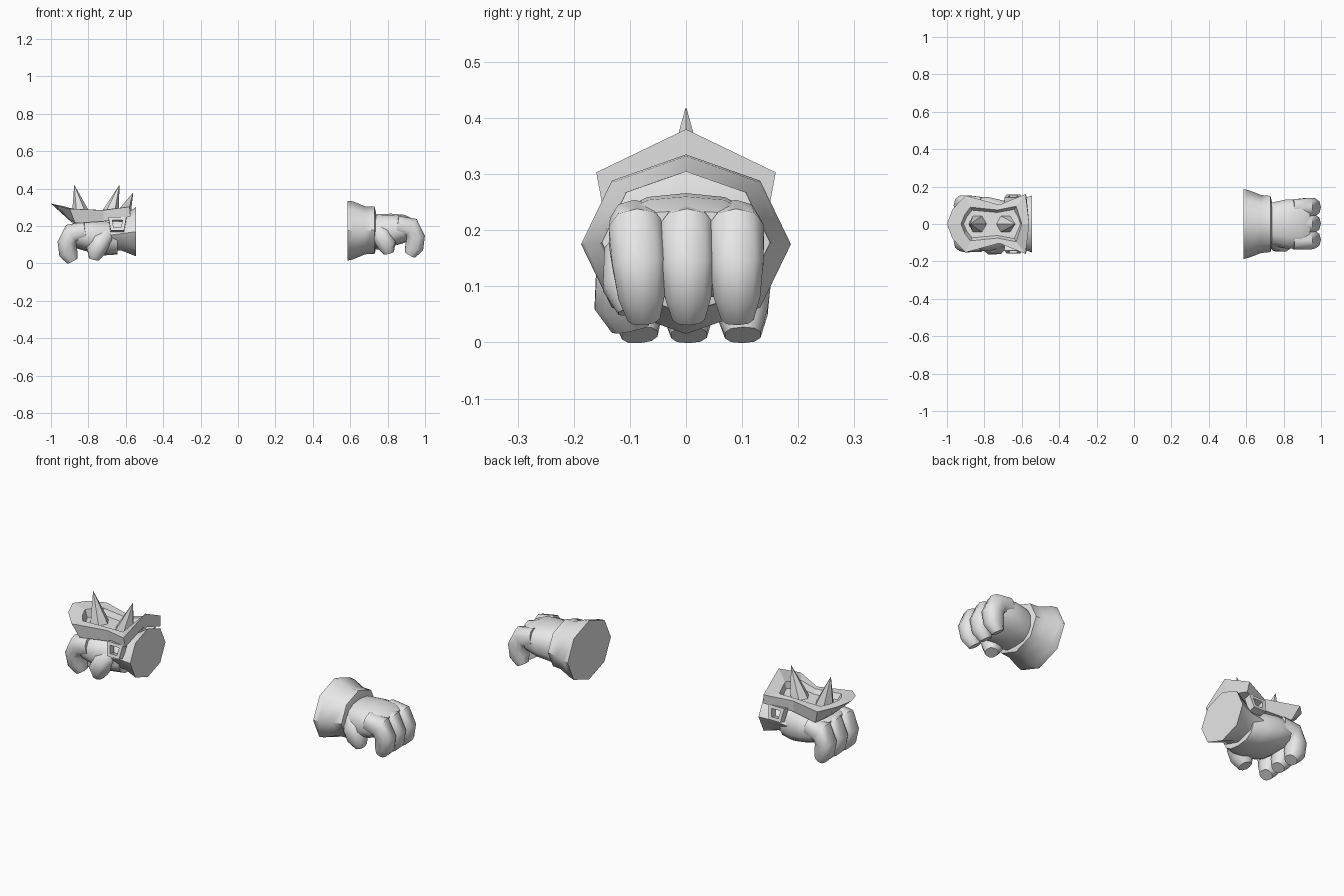
import bpy, bmesh, math
from mathutils import Vector

if "Cube" in bpy.data.objects:
    bpy.data.objects.remove(bpy.data.objects["Cube"], do_unlink=True)

grey = bpy.data.materials.new("plain_grey")
grey.use_nodes = True
grey.diffuse_color = (0.8, 0.8, 0.8, 1)
grey.node_tree.nodes["Principled BSDF"].inputs["Base Color"].default_value = (0.8, 0.8, 0.8, 1)


def loft(name, rings, smooth=True, closed=False, place=None):
    """Skin a list of equal rings; cap the ends unless the rings form a loop."""
    bm = bmesh.new()
    rows = [[bm.verts.new(place(Vector(p)) if place else p) for p in r] for r in rings]
    pairs = list(zip(rows, rows[1:]))
    if closed:
        pairs.append((rows[-1], rows[0]))
    else:
        bm.faces.new(rows[0])
        bm.faces.new(rows[-1])
    for a, b in pairs:
        for i in range(len(a)):
            j = (i + 1) % len(a)
            bm.faces.new((a[i], a[j], b[j], b[i]))
    bmesh.ops.recalc_face_normals(bm, faces=bm.faces)
    mesh = bpy.data.meshes.new(name)
    bm.to_mesh(mesh)
    bm.free()
    mesh.materials.append(grey)
    obj = bpy.data.objects.new(name, mesh)
    bpy.context.collection.objects.link(obj)
    if smooth:
        bpy.ops.object.select_all(action='DESELECT')
        obj.select_set(True)
        bpy.context.view_layer.objects.active = obj
        bpy.ops.object.shade_smooth_by_angle(angle=math.radians(50))
    return obj


def oval(center, u, v, count, power=1.0):
    """Ring around a centre; a power below one makes it boxier."""
    ring = []
    for i in range(count):
        a = 2 * math.pi * i / count
        c, s = math.cos(a), math.sin(a)
        c = math.copysign(abs(c) ** power, c)
        s = math.copysign(abs(s) ** power, s)
        ring.append(Vector(center) + Vector(u) * c + Vector(v) * s)
    return ring


def x_rings(sections, count, power=1.0):
    return [oval((x, 0, z), (0, 0, hz), (0, hy, 0), count, power)
            for x, z, hz, hy in sections]


def tube(name, path, place):
    """Tapered digit; each path entry is (point, thickness, half width)."""
    rings = []
    for i, (p, t, w) in enumerate(path):
        a = Vector(path[max(i - 1, 0)][0])
        b = Vector(path[min(i + 1, len(path) - 1)][0])
        d = (b - a).normalized()
        side = (Vector((0, 1, 0)) - d * d.y).normalized()
        rings.append(oval(p, d.cross(side) * t, side * w, 10, 0.85))
    return loft(name, rings, place=place)


def hand(side, place):
    # Palm
    loft(side + "_palm", x_rings([(.68, .165, .085, .10), (.75, .17, .095, .12),
                                  (.82, .178, .088, .135), (.89, .185, .075, .13),
                                  (.94, .19, .045, .115)], 14, .8), place=place)
    # Three curled fingers
    for name, y0, y1 in (("front", -.092, -.075), ("middle", 0, .005), ("rear", .088, .092)):
        path = []
        for k, (x, z, t, w) in enumerate([(.85, .205, .05, .045), (.925, .192, .055, .052),
                                          (.95, .14, .05, .05), (.942, .085, .05, .043),
                                          (.92, .045, .03, .03)]):
            path.append(((x, y0 + (y1 - y0) * k / 4, z), t, w))
        tube(f"{side}_{name}_finger", path, place)
    # Thumb
    tube(side + "_thumb", [((.74, -.07, .18), .045, .05), ((.77, -.095, .145), .052, .055),
                           ((.795, -.10, .10), .052, .05), ((.805, -.09, .058), .03, .032)], place)


# Left glove: flared octagonal cuff and hand
hand("left", lambda p: p)
loft("left_cuff", x_rings([(.585, .175, .16, .187), (.615, .177, .155, .18),
                           (.68, .177, .128, .155), (.73, .178, .127, .15),
                           (.737, .176, .10, .12)], 8))

# Right glove: mirrored hand and slimmer cuff
hand("right", lambda p: Vector((.035 - p.x, p.y * 1.1, p.z - .032)))
loft("right_cuff", x_rings([(-.545, .17, .132, .152), (-.62, .16, .092, .128),
                            (-.70, .15, .082, .125)], 8))


# Armour plate: flared tray with a sunken floor
def mirrored(half):
    return half + [(x, -y, z) for x, y, z in half[-2:0:-1]]


base = [(-.89, 0, .22), (-.885, .07, .22), (-.87, .125, .215),
        (-.72, .10, .225), (-.575, .15, .25), (-.575, 0, .30)]
rim = [(-1, 0, .32), (-.97, .08, .31), (-.90, .152, .292),
       (-.72, .103, .285), (-.58, .16, .303), (-.56, 0, .38)]
lip = [(-.925, 0, .305), (-.905, .05, .298), (-.875, .09, .292),
       (-.73, .075, .286), (-.63, .095, .298), (-.60, 0, .318)]
floor = [(x * .92 - .06, y * .82, .262) for x, y, z in lip]
loft("right_plate", [mirrored(r) for r in (base, rim, lip, floor)], smooth=False)

# Two outward-leaning spikes
for name, x, lean in (("outer", -.835, -.04), ("inner", -.69, .055)):
    loft(name + "_spike", [oval((x + lean * t, 0, .255 + .163 * t), (.05 * r, 0, 0),
                                (0, .05 * r, 0), 6) for t, r in ((0, 1), (.2, .85), (1, .02))])


# Square buckles on both sides
def frame(width, height, depth, s):
    pts = []
    for a, b in ((-1.15, 1), (1.15, 1), (.85, -1), (-.85, -1)):
        up = b * height
        pts.append((-.645 + a * width, s * (.138 + depth - .25 * up), .21 + up + .25 * depth))
    return pts


for name, s in (("front", -1), ("rear", 1)):
    loft(name + "_buckle", [frame(.042, .036, -.025, s), frame(.042, .036, .012, s),
                            frame(.024, .02, .012, s), frame(.024, .02, -.025, s)],
         smooth=False, closed=True)
